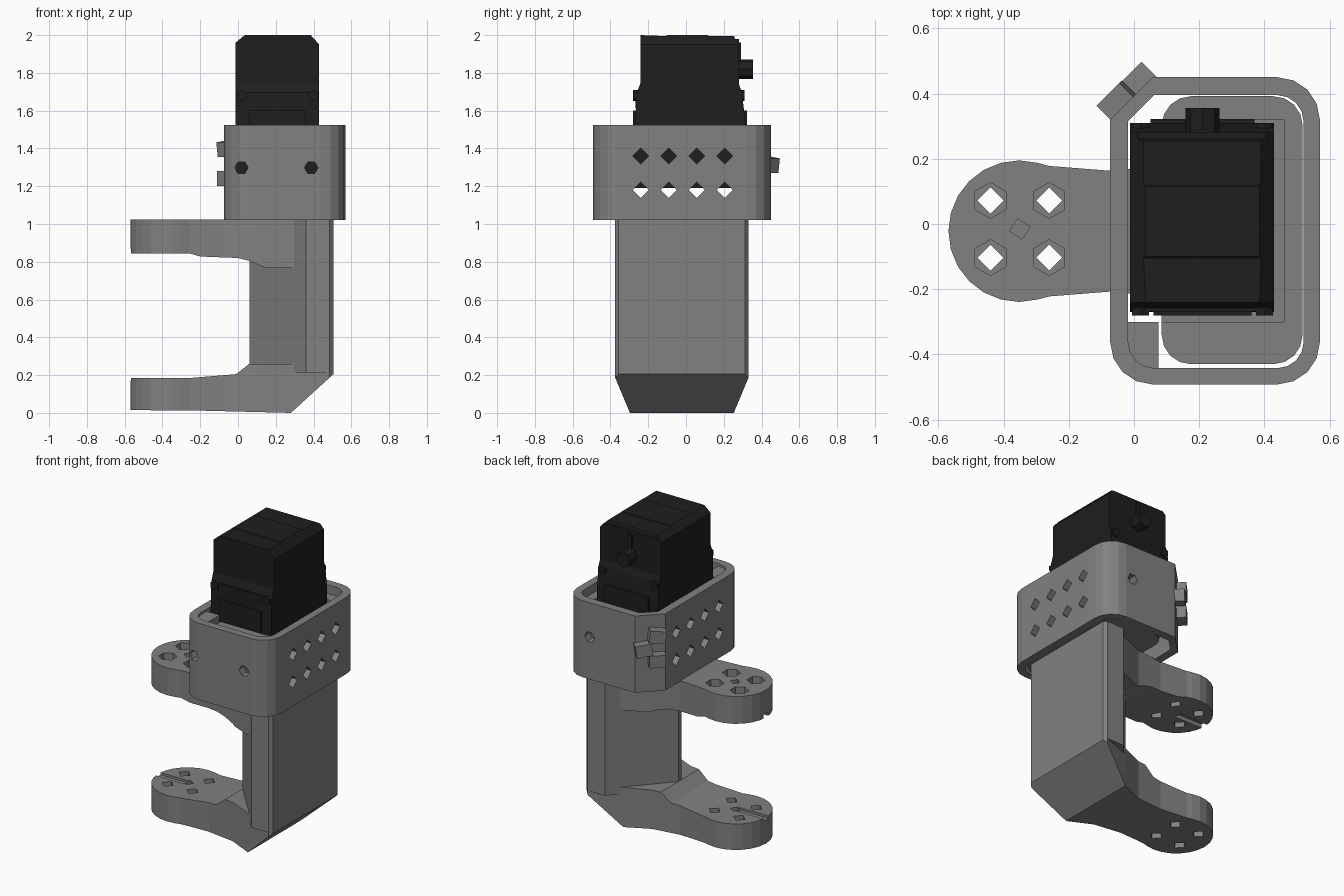
import bpy, bmesh
from math import sin, cos, pi, radians
from mathutils import Matrix, Vector

if "Cube" in bpy.data.objects:
    bpy.data.objects.remove(bpy.data.objects["Cube"])

CY = -0.022  # symmetry plane of the bracket


def mesh_object(name, bm):
    bmesh.ops.recalc_face_normals(bm, faces=bm.faces)
    me = bpy.data.meshes.new(name)
    bm.to_mesh(me)
    bm.free()
    ob = bpy.data.objects.new(name, me)
    bpy.context.collection.objects.link(ob)
    return ob


def prism(name, pts, axis, a, b):
    """Extrude a 2D outline along an axis from a to b."""
    place = {'x': lambda u, v, w: (w, u, v),
             'y': lambda u, v, w: (u, w, v),
             'z': lambda u, v, w: (u, v, w)}[axis]
    bm = bmesh.new()
    lo = [bm.verts.new(place(u, v, a)) for u, v in pts]
    hi = [bm.verts.new(place(u, v, b)) for u, v in pts]
    bm.faces.new(lo)
    bm.faces.new(hi)
    n = len(pts)
    for i in range(n):
        bm.faces.new((lo[i], lo[(i + 1) % n], hi[(i + 1) % n], hi[i]))
    return mesh_object(name, bm)


def disc(u, v, r, n, start=0.0):
    return [(u + r * cos(start + 2 * pi * i / n), v + r * sin(start + 2 * pi * i / n)) for i in range(n)]


def rounded(x0, x1, y0, y1, r, seg=(4, 4, 4, 4)):
    """Rounded rectangle; corners in order +x+y, -x+y, -x-y, +x-y."""
    out = []
    centres = [(x1 - r, y1 - r), (x0 + r, y1 - r), (x0 + r, y0 + r), (x1 - r, y0 + r)]
    for k, (cx, cy) in enumerate(centres):
        for i in range(seg[k] + 1):
            t = (k + i / seg[k]) * pi / 2
            out.append((cx + r * cos(t), cy + r * sin(t)))
    return out


def rect(x0, x1, y0, y1):
    return [(x0, y0), (x1, y0), (x1, y1), (x0, y1)]


def combine(a, b, op):
    mod = a.modifiers.new('bool', 'BOOLEAN')
    mod.operation, mod.object, mod.solver = op, b, 'EXACT'
    dg = bpy.context.evaluated_depsgraph_get()
    me = bpy.data.meshes.new_from_object(a.evaluated_get(dg))
    a.modifiers.clear()
    a.data = me
    bpy.data.objects.remove(b)


def rod(name, centre, direction, r, length, n):
    bm = bmesh.new()
    rot = Vector((0, 0, 1)).rotation_difference(Vector(direction)).to_matrix().to_4x4()
    bmesh.ops.create_cone(bm, cap_ends=True, segments=n, radius1=r, radius2=r, depth=length,
                          matrix=Matrix.Translation(centre) @ rot)
    return mesh_object(name, bm)


def paint(objects, name, value):
    mat = bpy.data.materials.new(name)
    mat.diffuse_color = (value, value, value, 1)
    mat.use_nodes = True
    mat.node_tree.nodes["Principled BSDF"].inputs["Base Color"].default_value = mat.diffuse_color
    for ob in objects:
        ob.data.materials.clear()
        ob.data.materials.append(mat)


# Bracket: C-shaped side profile limited by the teardrop plan
profile = [(-.6, .015), (-.2, .012), (.28, 0), (.505, .205), (.505, 1.025), (-.6, 1.025), (-.6, .845),
           (-.26, .845), (-.2, .828), (0, .82), (.06, .805), (.14, .77), (.37, .77), (.37, .26), (.06, .26),
           (-.01, .205), (-.25, .185), (-.6, .185)]
bracket = prism('bracket', profile, 'y', -.6, .6)
half = [(.505, .335), (.485, .353), (.28, .275), (.12, .205), (-.07, .185), (-.26, .2)]
ear = [(-.352 + .217 * cos(radians(t)), .217 * sin(radians(t))) for t in range(75, 286, 15)]
plan = [(x, CY + y) for x, y in half + ear + [(x, -y) for x, y in reversed(half)]]
combine(bracket, prism('plan', plan, 'z', -.1, 1.2), 'INTERSECT')

# Column tapering inward behind the back wall
taper = [(.495, .344), (.485, .3535), (.36, .3535), (.06, .015)]
col = [(x, CY + y) for x, y in taper + [(x, -y) for x, y in reversed(taper)]]
combine(bracket, prism('column', col, 'z', .215, 1.022), 'UNION')

# Mounting holes with counterbores in both ears
for x in (-.44, -.26):
    for y in (-.103, .072):
        combine(bracket, prism('hole', disc(x, y, .04, 4), 'z', -.2, 1.2), 'DIFFERENCE')
        combine(bracket, prism('bore', disc(x, y, .055, 6, pi / 6), 'z', .97, 1.2), 'DIFFERENCE')
for z0, z1 in ((.99, 1.1), (.15, .3)):
    combine(bracket, prism('pit', disc(-.35, -.015, .032, 4, .2), 'z', z0, z1), 'DIFFERENCE')
# Horn grooves on the inner faces of the ears
for z0, z1 in ((.17, .3), (.8, .87)):
    combine(bracket, prism('groove', rect(-.6, -.36, CY - .025, CY + .025), 'z', z0, z1), 'DIFFERENCE')

# Clamp band with chamfered clasp corner and thick opposite corner
Z0, Z1 = 1.02, 1.525
band = prism('clamp_band', rounded(-.073, .57, -.492, .45, .13, (4, 1, 4, 4)), 'z', Z0, Z1)
combine(band, prism('bore', rounded(-.018, .52, -.442, .395, .08, (4, 1, 4, 4)), 'z', .9, 1.7), 'DIFFERENCE')
corner = [(-.045, -.3), (.075, -.3), (.075, -.465), (.03, -.465), (-.045, -.4)]
combine(band, prism('corner', corner, 'z', Z0 + .001, Z1 - .015), 'UNION')

# Inner cradle holding the motor on three sides
cradle = prism('inner_cradle', rounded(.085, .517, -.43, .392, .09), 'z', 1.022, 1.47)
combine(cradle, prism('pocket', rect(0, .46, -.3, .32), 'z', 1.1, 1.7), 'DIFFERENCE')

# Diamond vent holes through both long walls, screw holes through the short ones
for y in (-.24, -.092, .057, .205):
    for z in (1.18, 1.36):
        for ob in (band, cradle):
            combine(ob, prism('vent', disc(y, z, .042, 4), 'x', -.3, .8), 'DIFFERENCE')
for x in (.018, .388):
    for ob in (band, cradle):
        combine(ob, prism('screw_hole', disc(x, 1.298, .036, 6), 'y', -.7, .7), 'DIFFERENCE')
grey = [bracket, band, cradle]

# Clasp knuckles on the chamfered corner
for i, (x, y, z) in enumerate(((-.048, .373, 1.4), (-.048, .373, 1.24), (.012, .43, 1.315))):
    grey.append(rod(f'clasp_knuckle_{i}', (x, y, z), (1, 1, .2 - .2 * i), .056, .1, 4))

# Motor: side profile trimmed by a chamfered front outline
side = [(-.27, 1.19), (.31, 1.19), (.31, 1.58), (.295, 1.7), (.28, 1.74), (.28, 1.98), (.26, 1.98), (.255, 1.995),
        (.12, 1.995), (.115, 2.0), (-.1, 2.0), (-.105, 1.995), (-.24, 2.0), (-.24, 1.75), (-.265, 1.68)]
motor = prism('motor_body', side, 'x', -.1, .6)
front = [(-.012, 1.1), (.43, 1.1), (.43, 1.95), (.385, 2.0), (.385, 2.1), (.035, 2.1), (.035, 2.0), (-.012, 1.96)]
combine(motor, prism('outline', front, 'y', -.6, .6), 'INTERSECT')
dark = [motor]

# Round gearbox bulge on the front, flanges, output shaft and case screws
arc = [(.21 + .18 * cos(radians(t)), 1.7 + .09 * sin(radians(t))) for t in range(180, 361, 20)]
dark.append(prism('motor_bulge', arc, 'y', -.268, -.2))
dark.append(prism('motor_front_flange', rect(.06, .36, 1.22, 1.6), 'y', -.28, -.2))
dark.append(prism('motor_back_flange', rect(.05, .37, 1.22, 1.6), 'y', .25, .322))
dark.append(rod('output_shaft', (.21, .31, 1.82), (0, 1, 0), .052, .09, 8))
dark.append(prism('shaft_rib', rect(.195, .225, 1.86, 1.96), 'y', .25, .29))
for i, x in enumerate((.02, .4)):
    for j, y in enumerate((-.255, .285)):
        dark.append(rod(f'case_screw_{i}{j}', (x, y, 1.68), (0, 1, 0), .03, .05, 6))

paint(grey, 'grey_plastic', .22)
paint(dark, 'black_plastic', .013)
